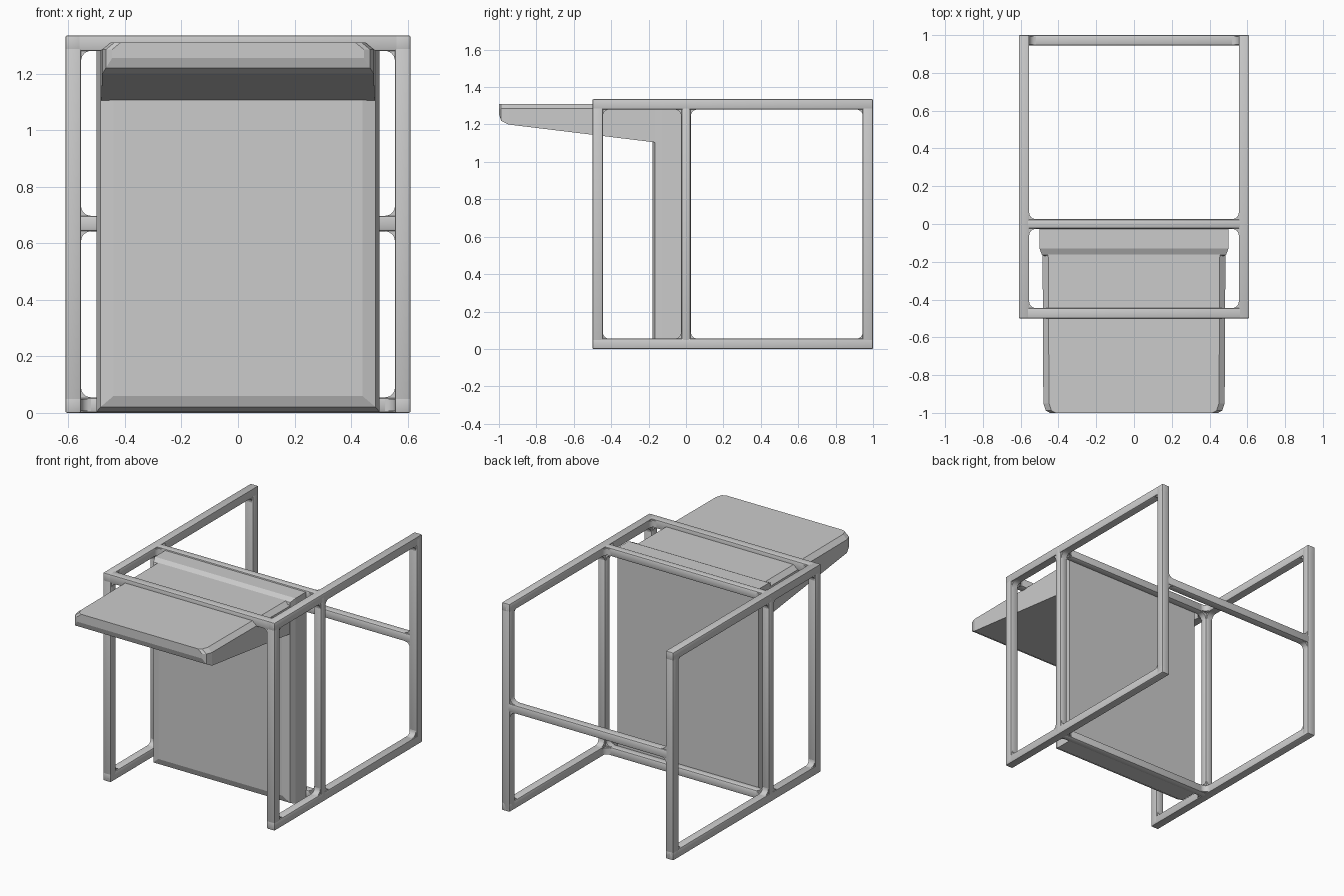
import bpy, bmesh, math
from mathutils import Vector

if "Cube" in bpy.data.objects:
    bpy.data.objects.remove(bpy.data.objects["Cube"])

H = 1.335      # overall height
T = 0.055      # bar thickness
XO = 0.61      # outer half width
XI = XO - T    # inner half width
R = 0.035      # corner fillet radius


def add_object(name, bm, smooth=False):
    bmesh.ops.recalc_face_normals(bm, faces=bm.faces)
    me = bpy.data.meshes.new(name)
    bm.to_mesh(me)
    bm.free()
    ob = bpy.data.objects.new(name, me)
    bpy.context.collection.objects.link(ob)
    if smooth:
        bpy.context.view_layer.objects.active = ob
        ob.select_set(True)
        bpy.ops.object.shade_smooth_by_angle(angle=math.radians(40))
        ob.select_set(False)
    return ob


def mirror_x(ob):
    ob.modifiers.new("Mirror", 'MIRROR').use_axis[0] = True


def bar(name, x, y, z, bevel=0.006, mirrored=False):
    """Softened box spanning the given (min, max) ranges."""
    bm = bmesh.new()
    bmesh.ops.create_cube(bm, size=1)
    for v in bm.verts:
        v.co = [lo + (c + 0.5) * (hi - lo) for c, (lo, hi) in zip(v.co, (x, y, z))]
    bmesh.ops.bevel(bm, geom=bm.edges[:], offset=bevel, segments=2,
                    profile=0.5, affect='EDGES')
    ob = add_object(name, bm, smooth=True)
    if mirrored:
        mirror_x(ob)


def fillet(bm, p, u, v, steps=6):
    """Concave corner piece at p between directions u and v."""
    p, u, v = Vector(p), Vector(u), Vector(v)
    w = u.cross(v) * 0.021
    c = p + R * (u + v)
    pts = [p - 0.01 * (u + v), p + R * v - 0.01 * u]
    for i in range(steps + 1):
        a = math.pi / 2 * i / steps
        pts.append(c - R * (u * math.cos(a) + v * math.sin(a)))
    pts.append(p + R * u - 0.01 * v)
    lo = [bm.verts.new(q - w) for q in pts]
    hi = [bm.verts.new(q + w) for q in pts]
    bm.faces.new(lo)
    bm.faces.new(hi[::-1])
    for i in range(len(pts)):
        j = (i + 1) % len(pts)
        bm.faces.new((lo[i], lo[j], hi[j], hi[i]))


def loft(name, rings):
    """Skin a run of equal-sized point rings and cap both ends."""
    bm = bmesh.new()
    rows = [[bm.verts.new(p) for p in ring] for ring in rings]
    for a, b in zip(rows, rows[1:]):
        for i in range(len(a)):
            j = (i + 1) % len(a)
            bm.faces.new((a[i], a[j], b[j], b[i]))
    bm.faces.new(rows[0])
    bm.faces.new(rows[-1][::-1])
    return add_object(name, bm)


# Side frames
side = (XI, XO)
bar("side_top_rail", side, (-0.5, 1), (H - T, H), mirrored=True)
bar("side_bottom_rail", side, (-0.5, 1), (0, T), mirrored=True)
bar("front_post", side, (-0.5, -0.5 + T), (0.01, H - 0.01), mirrored=True)
bar("middle_post", side, (-0.026, 0.026), (0.01, H - 0.01), bevel=0.014, mirrored=True)
bar("back_post", side, (1 - T, 1), (0.01, H - 0.01), mirrored=True)

# Cross bars joining the two side frames
span = (-XI - 0.02, XI + 0.02)
bar("front_top_crossbar", span, (-0.5, -0.5 + T), (H - T, H))
bar("middle_top_crossbar", span, (-0.026, 0.026), (H - T, H), bevel=0.012)
bar("middle_bottom_crossbar", span, (-0.026, 0.026), (0, T), bevel=0.012)
bar("back_crossbar", span, (1 - T, 1), (0.642, 0.697), bevel=0.01)

# Rounded inner corners
X, Y, Z = Vector((1, 0, 0)), Vector((0, 1, 0)), Vector((0, 0, 1))
xm, zt, zb = XO - T / 2, H - T / 2, T / 2
bm = bmesh.new()
for y0, y1 in ((-0.5 + T, -0.026), (0.026, 1 - T)):
    for y, dy in ((y0, Y), (y1, -Y)):
        fillet(bm, (xm, y, T), dy, Z)
        fillet(bm, (xm, y, H - T), dy, -Z)
for y, dy, z in ((-0.5 + T, Y, zt), (-0.026, -Y, zt), (0.026, Y, zt),
                 (-0.026, -Y, zb), (0.026, Y, zb)):
    fillet(bm, (XI, y, z), -X, dy)
for y, z, dz in ((-0.5 + T / 2, H - T, -Z), (0, H - T, -Z), (0, T, Z),
                 (1 - T / 2, 0.642, -Z), (1 - T / 2, 0.697, Z)):
    fillet(bm, (XI, y, z), -X, dz)
mirror_x(add_object("frame_corner_fillets", bm, smooth=True))

# Upright cushion slab with a stepped edge on its front
loft("upright_cushion", [
    [(-hx, y, z0), (hx, y, z0), (hx, y, z1), (-hx, y, z1)]
    for y, hx, z0, z1 in ((-0.02, 0.5, 0.004, 1.325), (-0.13, 0.5, 0.004, 1.325),
                          (-0.165, 0.487, 0.02, 1.308), (-0.18, 0.44, 0.06, 1.265))])

# Projecting wedge cushion with chamfered top edges and rounded nose
loft("wedge_cushion", [
    [(-hx, y, zl), (hx, y, zl), (hx, y, 1.285), (hx - 0.03, y, 1.31),
     (-hx + 0.03, y, 1.31), (-hx, y, 1.285)]
    for y, hx, zl in ((-1, 0.445, 1.255), (-0.988, 0.467, 1.22),
                      (-0.95, 0.48, 1.2), (-0.17, 0.484, 1.105), (-0.06, 0.484, 1.095))])
